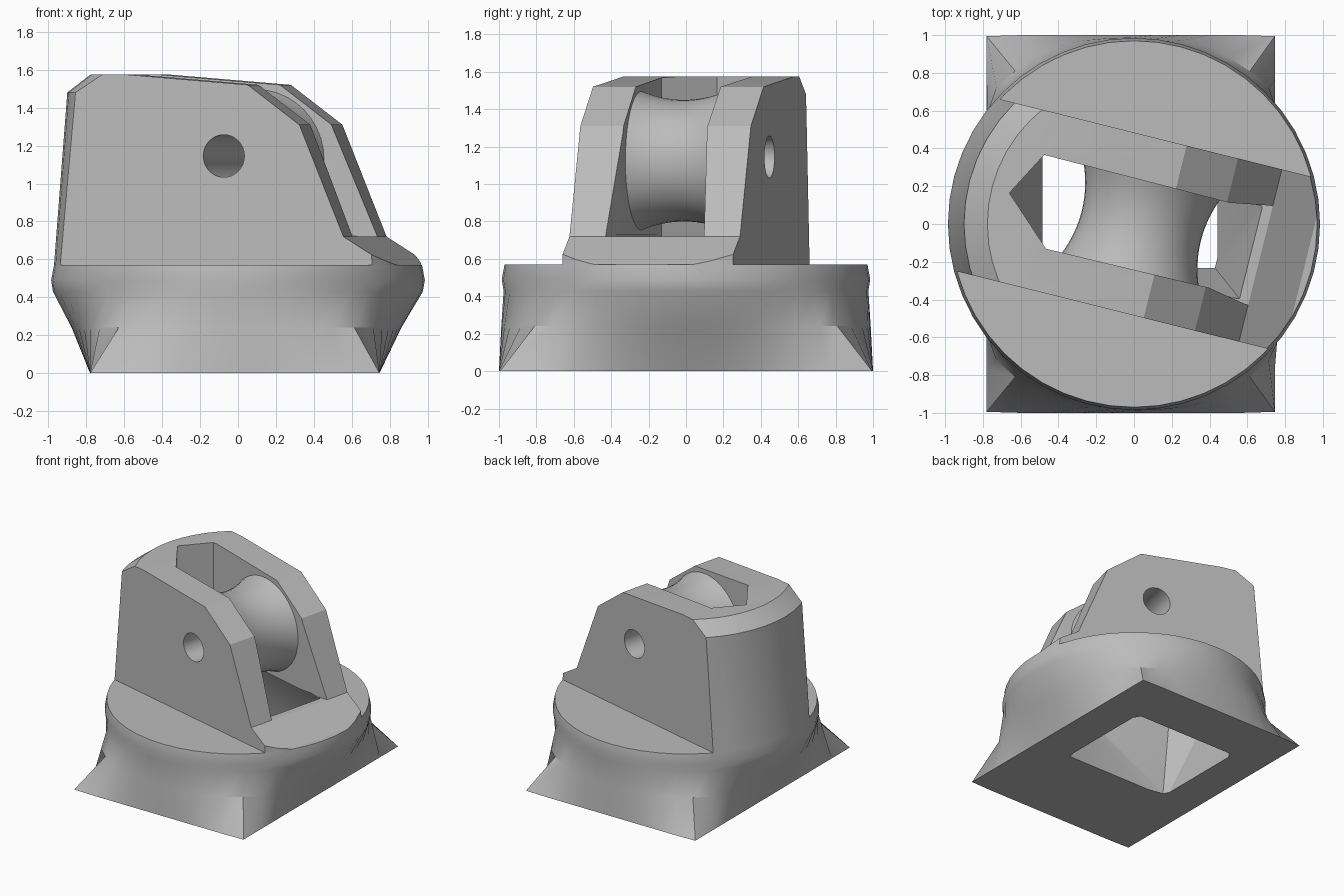
import bpy, bmesh, math
from mathutils import Matrix, Vector

cube = bpy.data.objects.get("Cube")
if cube:
    bpy.data.objects.remove(cube, do_unlink=True)

TURN = Matrix.Rotation(math.radians(-14), 4, 'Z')   # housing is turned on its base

grey = bpy.data.materials.new("plain_grey")
grey.use_nodes = True
COLOUR = (0.5, 0.5, 0.5, 1)
grey.diffuse_color = COLOUR
grey.node_tree.nodes["Principled BSDF"].inputs["Base Color"].default_value = COLOUR


def finish(name, bm, matrix=None):
    if matrix:
        bm.transform(matrix)
    bmesh.ops.recalc_face_normals(bm, faces=bm.faces)
    mesh = bpy.data.meshes.new(name)
    bm.to_mesh(mesh)
    bm.free()
    mesh.materials.append(grey)
    obj = bpy.data.objects.new(name, mesh)
    bpy.context.collection.objects.link(obj)
    return obj


def loft(name, rings, matrix=None, closed=False):
    """Skin equal rings of points; cap both ends unless the stack closes."""
    bm = bmesh.new()
    rows = [[bm.verts.new(p) for p in ring] for ring in rings]
    n = len(rows[0])
    for a, b in zip(rows, rows[1:]):
        for i in range(n):
            j = (i + 1) % n
            bm.faces.new((a[i], a[j], b[j], b[i]))
    bm.faces.new(rows[0])
    bm.faces.new(rows[-1])
    return finish(name, bm, matrix)


def hull(name, points):
    bm = bmesh.new()
    for p in points:
        bm.verts.new(p)
    bmesh.ops.convex_hull(bm, input=bm.verts)
    return finish(name, bm)


def lathe(name, profile, sides, matrix=None):
    return loft(name, [[(r * math.cos(t), r * math.sin(t), z)
                        for t in (math.tau * i / sides for i in range(sides))]
                       for r, z in profile], matrix)


def boolean(target, tool, operation, keep=False):
    mod = target.modifiers.new(operation, 'BOOLEAN')
    mod.operation, mod.object, mod.solver = operation, tool, 'EXACT'
    bpy.context.view_layer.objects.active = target
    bpy.ops.object.modifier_apply(modifier=mod.name)
    if not keep:
        bpy.data.objects.remove(tool, do_unlink=True)


def turned(u, v, z):
    return TURN @ Vector((u, v, z))


# Base: rectangle at the floor blending into a round collar, with corner spurs
SIDES, HALF_X, R = 48, 0.763, 0.975


def base_ring(z, radius):
    ring = []
    for i in range(SIDES):
        t = math.tau * i / SIDES
        c, s = math.cos(t), math.sin(t)
        foot = min(HALF_X / max(abs(c), 1e-6), 1 / max(abs(s), 1e-6))
        r = radius(foot)
        ring.append((r * c - 0.017 * (1 - min(z / 0.45, 1)), r * s, z))
    return ring


base = loft("base", [
    base_ring(0, lambda f: f),
    base_ring(0.24, lambda f: min((f + R) / 2, 1.02)),
    base_ring(0.43, lambda f: R),
    base_ring(0.49, lambda f: R + 0.01),
    base_ring(0.57, lambda f: R - 0.005)])

# Housing: side profile slab trimmed by a tapering round shell
profile = [(-1.2, 0.5), (-1.2, 1.575), (-0.5, 1.575), (0.17, 1.52),
           (0.45, 1.31), (0.69, 0.72), (0.93, 0.57), (0.93, 0.5)]
housing = loft("housing", [[(u, v, z) for u, z in profile] for v in (-0.47, 0.47)], TURN)
shell = lathe("shell", [(0.97, 0.4), (0.97, 0.57), (0.9, 1.48), (0.77, 1.58), (0.77, 1.7)], 48)
boolean(housing, shell, 'INTERSECT')
boolean(base, housing, 'UNION')
base.name = "base_and_housing"

# Slot through the housing, flared at the open end, narrowing to the floor opening
slot = [(-0.55, 0.24), (-0.68, 0), (-0.42, -0.24), (0.6, -0.23), (0.6, 0.23)]
boolean(base, hull("slot_cutter", [turned(u, v, z) for u, v in slot for z in (0.7, 1.8)]),
        'DIFFERENCE')
flare = [(0.4, 0.22), (0.4, -0.22), (0.85, -0.3), (0.85, 0.3)]
boolean(base, hull("flare_cutter", [turned(u, v, z) for u, v in flare for z in (0.72, 1.8)]),
        'DIFFERENCE')
throat = slot[:3] + [(0.64, -0.25), (0.64, 0.25)]
floor_hole = [(x, y, z) for x in (-0.46, 0.41) for y in (-0.21, 0.57) for z in (-0.1, 0.01)]
boolean(base, hull("throat_cutter", [turned(u, v, 0.73) for u, v in throat] + floor_hole),
        'DIFFERENCE')

# Waisted roller on a cross axis
axis = TURN @ Matrix.Translation((0.04, 0, 1.125)) @ Matrix.Rotation(math.pi / 2, 4, 'X')
steps = [i / 8 - 1 for i in range(17)]
roller = lathe("roller", [(0.325 + 0.05 * s * s, 0.245 * s) for s in steps], 40, axis)

# Pin hole through both cheeks and the roller
pin = lathe("pin_cutter", [(0.112, -0.8), (0.112, 0.8)], 32,
            Matrix.Translation((0, 0, 0.02)) @ axis)
boolean(base, pin, 'DIFFERENCE', keep=True)
boolean(roller, pin, 'DIFFERENCE')

for obj in (base, roller):
    bpy.ops.object.select_all(action='DESELECT')
    obj.select_set(True)
    bpy.context.view_layer.objects.active = obj
    bpy.ops.object.shade_smooth_by_angle(angle=math.radians(28))
